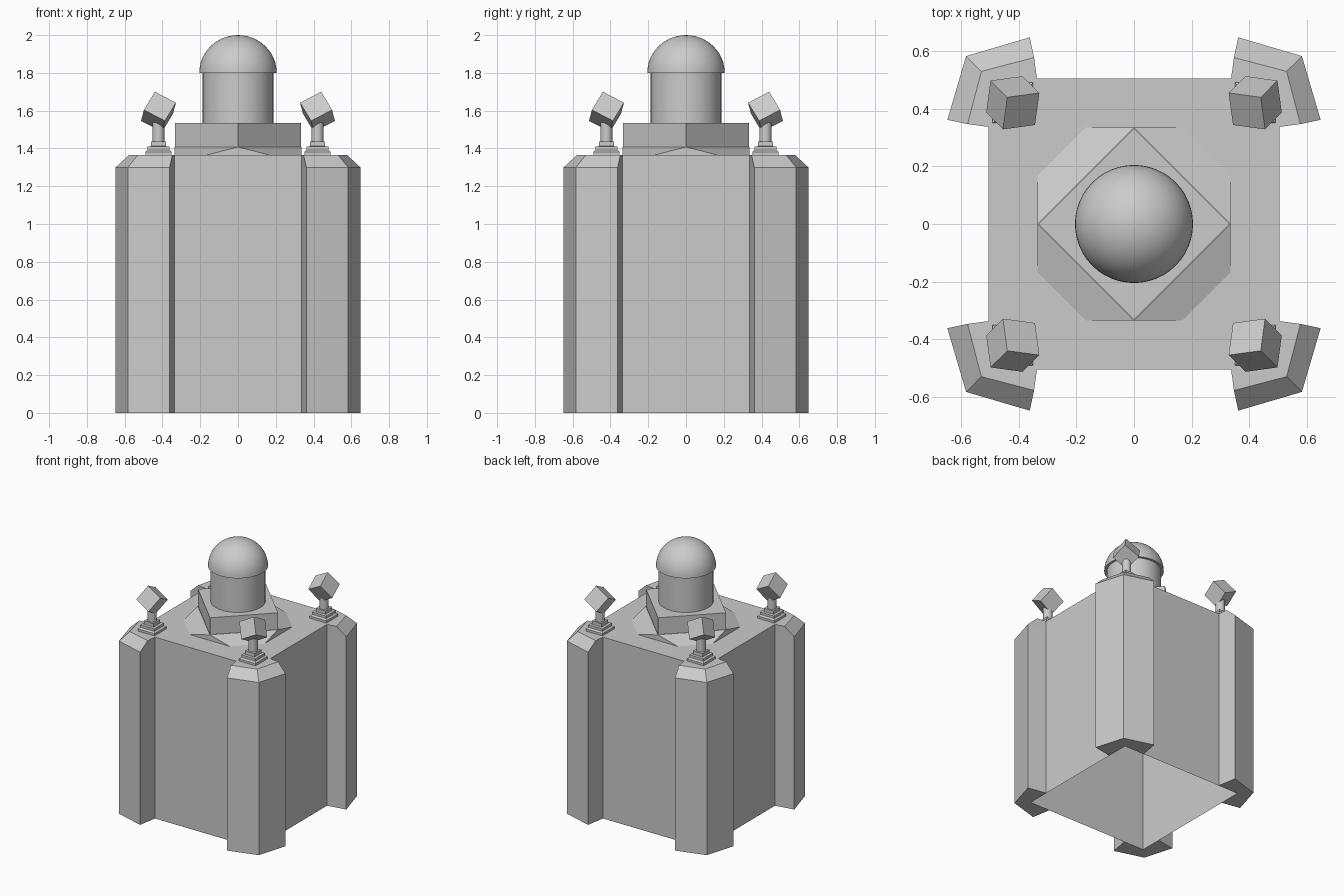
import bpy, bmesh, math
from mathutils import Matrix, Vector

if "Cube" in bpy.data.objects:
    bpy.data.objects.remove(bpy.data.objects["Cube"])


def loft(name, rings, cap_bottom=True, cap_top=True):
    """Join closed rings of equal point count, bottom to top."""
    bm = bmesh.new()
    vs = [[bm.verts.new(p) for p in ring] for ring in rings]
    n = len(vs[0])
    for lo, hi in zip(vs, vs[1:]):
        for i in range(n):
            j = (i + 1) % n
            bm.faces.new((lo[i], lo[j], hi[j], hi[i]))
    if cap_bottom:
        bm.faces.new(vs[0][::-1])
    if cap_top:
        bm.faces.new(vs[-1])
    return finish(name, bm)


def finish(name, bm):
    me = bpy.data.meshes.new(name)
    bm.to_mesh(me)
    bm.free()
    ob = bpy.data.objects.new(name, me)
    bpy.context.collection.objects.link(ob)
    return ob


def square(h, z, cx=0, cy=0):
    return [(cx + x * h, cy + y * h, z) for x, y in ((-1, -1), (1, -1), (1, 1), (-1, 1))]


def circle(r, z, n, cx=0, cy=0):
    return [(cx + r * math.cos(2 * math.pi * i / n), cy + r * math.sin(2 * math.pi * i / n), z)
            for i in range(n)]


def smooth(ob):
    bpy.ops.object.select_all(action='DESELECT')
    ob.select_set(True)
    bpy.context.view_layer.objects.active = ob
    bpy.ops.object.shade_smooth_by_angle(angle=math.radians(40))


def four_corners(ob):
    m = ob.modifiers.new("corners", 'MIRROR')
    m.use_axis = (True, True, False)
    m.use_mirror_merge = False


# main block, open underneath
loft("main_block", [square(.505, 0), square(.505, 1.365)], cap_bottom=False)

# chevron corner buttresses with sloped tops
def chevron(corner, a, b, z):
    i = .504
    return [(corner, corner, z), (a, b, z), (.337, i, z), (i, i, z), (i, .337, z), (b, a, z)]

four_corners(loft("corner_buttress", [chevron(.583, .362, .648, 0), chevron(.583, .362, .648, 1.3),
                                      chevron(.53, .347, .578, 1.365)]))

# octagonal skirt narrowing to the diamond plinth
R, C = .335, .167
bm = bmesh.new()
lower = [bm.verts.new((x, y, 1.365)) for x, y in
         ((R, -C), (R, C), (C, R), (-C, R), (-R, C), (-R, -C), (-C, -R), (C, -R))]
upper = [bm.verts.new(p) for p in circle(R, 1.408, 4)]
for k in range(4):
    a, b, c = lower[2 * k], lower[2 * k + 1], lower[(2 * k + 2) % 8]
    bm.faces.new((a, b, upper[k]))
    bm.faces.new((b, c, upper[(k + 1) % 4], upper[k]))
finish("plinth_skirt", bm)
loft("diamond_plinth", [circle(.333, 1.408, 4), circle(.333, 1.535, 4)])

# turret and dome
smooth(loft("turret", [circle(.187, 1.535, 48), circle(.187, 1.8, 48)]))
bm = bmesh.new()
bmesh.ops.create_uvsphere(bm, u_segments=48, v_segments=24, radius=1)
bmesh.ops.bisect_plane(bm, geom=bm.verts[:] + bm.edges[:] + bm.faces[:], plane_co=(0, 0, 0),
                       plane_no=(0, 0, -1), clear_outer=True, dist=1e-4)
bmesh.ops.holes_fill(bm, edges=[e for e in bm.edges if e.is_boundary], sides=0)
bmesh.ops.transform(bm, verts=bm.verts, matrix=Matrix.Translation((0, 0, 1.8))
                    @ Matrix.Diagonal((.205, .205, .2, 1)))
smooth(finish("dome", bm))

# corner lamps: stepped foot, post and tilted cube
P = .421
four_corners(loft("lamp_foot", [square(h, z, P, P) for h, z in
                                ((.07, 1.365), (.07, 1.382), (.058, 1.392), (.058, 1.41),
                                 (.04, 1.412), (.04, 1.437))]))
post = loft("lamp_post", [circle(.032, 1.437, 16, P, P), circle(.032, 1.56, 16, P, P)])
smooth(post)
four_corners(post)
bm = bmesh.new()
bmesh.ops.create_cube(bm, size=.1265)
turn = (Matrix.Rotation(math.radians(45), 4, 'Z') @ Matrix.Rotation(math.radians(49.5), 4, 'Y')
        @ Matrix.Rotation(math.radians(45), 4, 'X'))
bmesh.ops.transform(bm, verts=bm.verts, matrix=Matrix.Translation((P, P, 1.594)) @ turn)
four_corners(finish("lamp_cube", bm))
